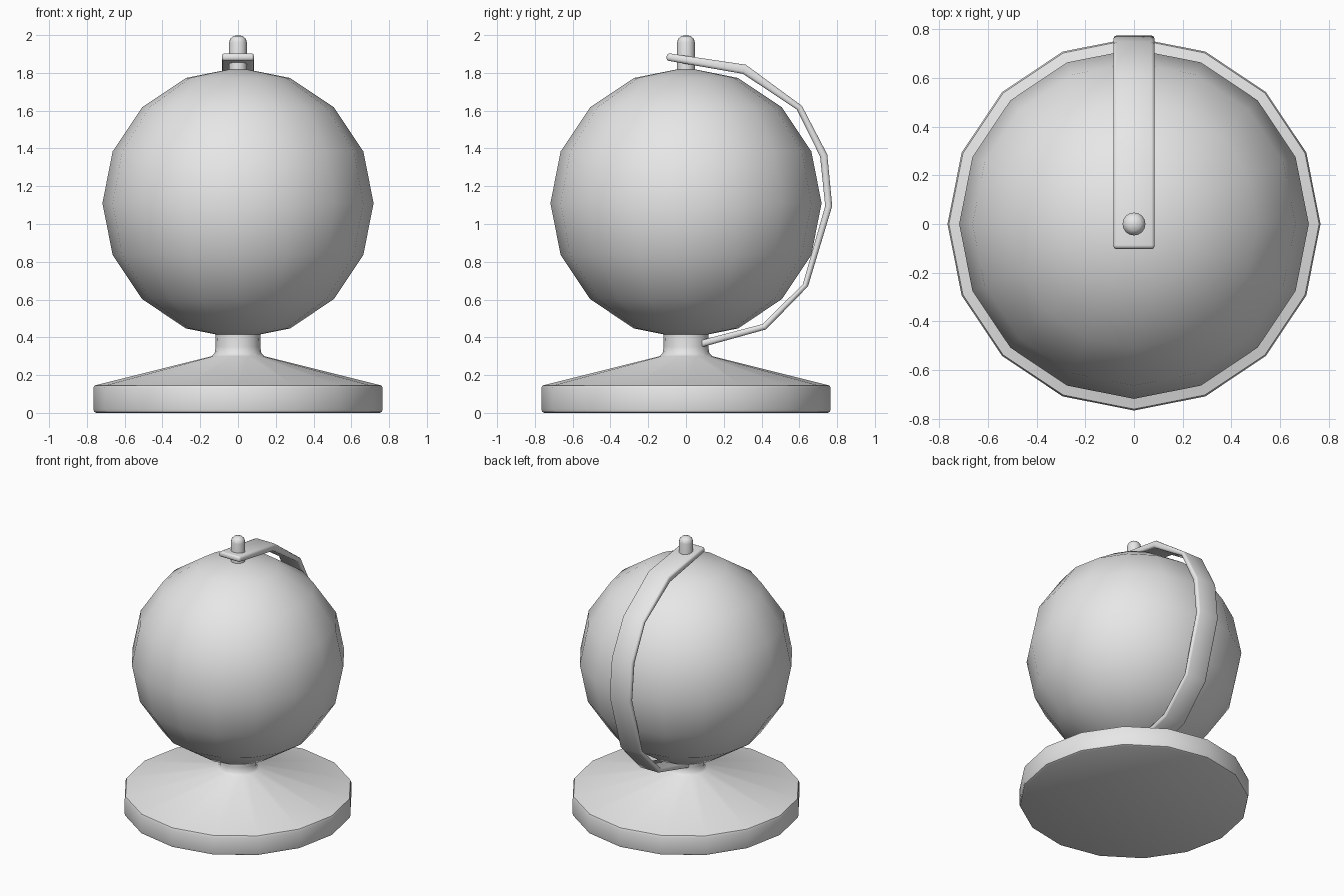
import bpy, bmesh, math

if "Cube" in bpy.data.objects:
    bpy.data.objects.remove(bpy.data.objects["Cube"])

grey = bpy.data.materials.new("plain_grey")
grey.diffuse_color = (0.8, 0.8, 0.8, 1)
grey.use_nodes = True
grey.node_tree.nodes["Principled BSDF"].inputs["Base Color"].default_value = grey.diffuse_color


def finish(obj, angle=45):
    obj.data.materials.append(grey)
    bpy.ops.object.select_all(action='DESELECT')
    obj.select_set(True)
    bpy.context.view_layer.objects.active = obj
    bpy.ops.object.shade_smooth_by_angle(angle=math.radians(angle))


def make_object(name, bm):
    bmesh.ops.recalc_face_normals(bm, faces=bm.faces)
    mesh = bpy.data.meshes.new(name)
    bm.to_mesh(mesh)
    bm.free()
    obj = bpy.data.objects.new(name, mesh)
    bpy.context.collection.objects.link(obj)
    return obj


def lathe(name, profile, segments=16):
    """Turn an (r, z) profile around the z axis."""
    bm = bmesh.new()
    verts = [bm.verts.new((r, 0, z)) for r, z in profile]
    edges = [bm.edges.new(p) for p in zip(verts, verts[1:])]
    bmesh.ops.spin(bm, geom=verts + edges, axis=(0, 0, 1), cent=(0, 0, 0),
                   angle=math.tau, steps=segments, use_duplicate=False)
    bmesh.ops.remove_doubles(bm, verts=bm.verts, dist=0.0005)
    obj = make_object(name, bm)
    finish(obj, 40)
    return obj


# Foot with sloping top and short neck
lathe("base", [(0, 0), (0.75, 0), (0.762, 0.006), (0.766, 0.02),
               (0.766, 0.13), (0.76, 0.145), (0.14, 0.30),
               (0.124, 0.315), (0.118, 0.35), (0.12, 0.42), (0, 0.42)])

# Ball
bpy.ops.mesh.primitive_uv_sphere_add(segments=16, ring_count=8, radius=0.718,
                                     location=(0, 0, 1.11))
ball = bpy.context.object
ball.name = "globe_ball"
finish(ball, 60)

# Axis pin with domed tip
lathe("top_pin", [(0, 1.78), (0.047, 1.78), (0.047, 1.96), (0.042, 1.98),
                  (0.027, 1.994), (0, 2.0)])

# Curved strap from the pin, round the back, to the neck: (y, z) edge lines
outer = [(-0.1, 1.905), (0.317, 1.843), (0.614, 1.625), (0.748, 1.368),
         (0.774, 1.095), (0.646, 0.67), (0.424, 0.442), (0.08, 0.347)]
inner = [(-0.105, 1.866), (0.302, 1.795), (0.587, 1.606), (0.71, 1.357),
         (0.737, 1.095), (0.618, 0.68), (0.405, 0.47), (0.07, 0.382)]
half = 0.085
bm = bmesh.new()
rings = []
for (yo, zo), (yi, zi) in zip(outer, inner):
    rings.append([bm.verts.new(c) for c in ((-half, yo, zo), (half, yo, zo),
                                            (half, yi, zi), (-half, yi, zi))])
for a, b in zip(rings, rings[1:]):
    for i in range(4):
        j = (i + 1) % 4
        bm.faces.new((a[i], a[j], b[j], b[i]))
bm.faces.new(rings[0])
bm.faces.new(rings[-1])
strap = make_object("meridian_strap", bm)
bevel = strap.modifiers.new("rounded_edges", 'BEVEL')
bevel.width = 0.015
bevel.segments = 2
bevel.limit_method = 'ANGLE'
bevel.angle_limit = math.radians(50)
bpy.context.view_layer.objects.active = strap
strap.select_set(True)
bpy.ops.object.modifier_apply(modifier=bevel.name)
finish(strap, 50)
